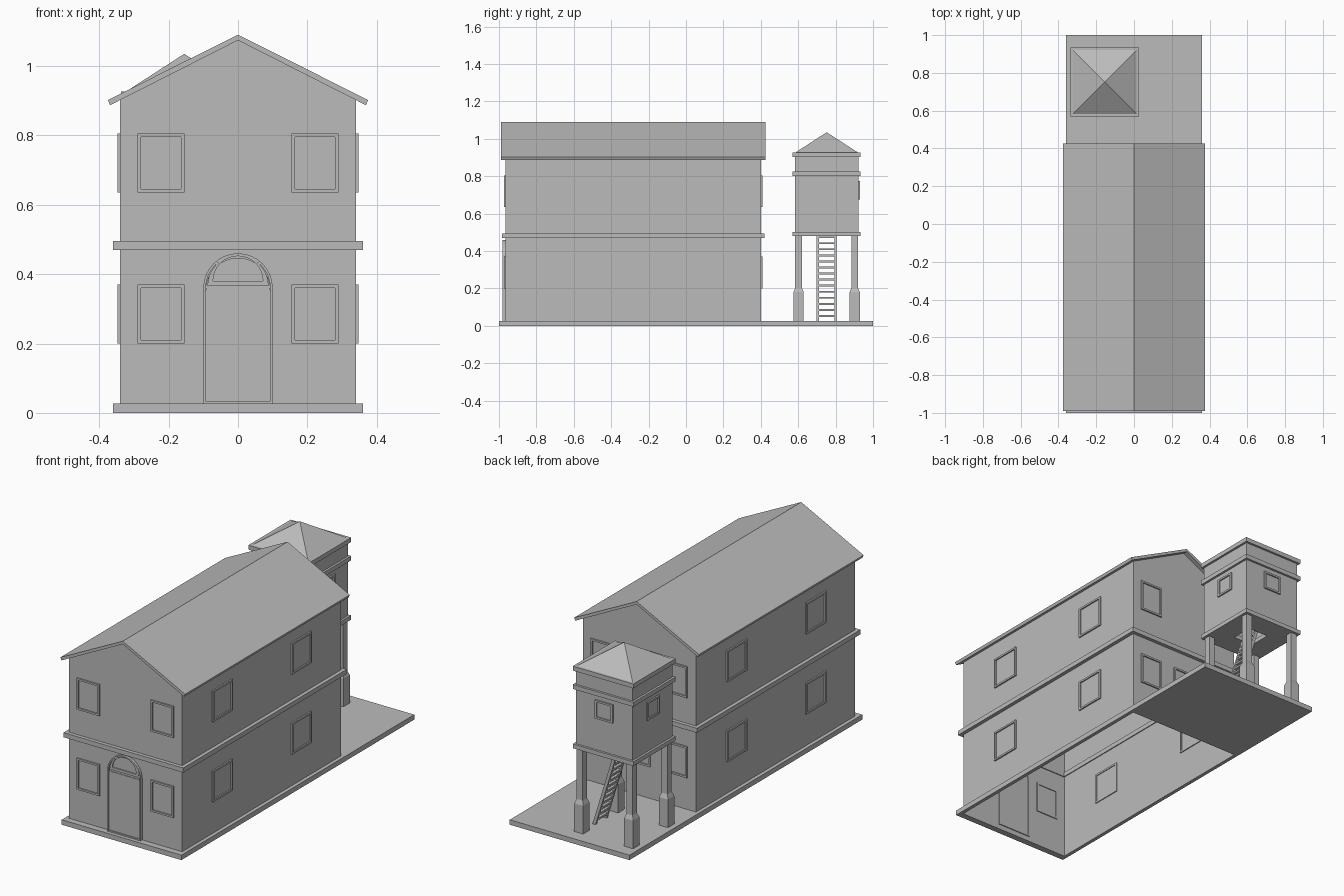
import bpy
from math import sin, cos, pi, radians
from mathutils import Matrix, Vector

cube = bpy.data.objects.get("Cube")
if cube:
    bpy.data.objects.remove(cube, do_unlink=True)

grey = bpy.data.materials.new("plain_grey")
grey.use_nodes = True
GREY = (0.5, 0.5, 0.5, 1)
grey.diffuse_color = GREY
grey.node_tree.nodes["Principled BSDF"].inputs["Base Color"].default_value = GREY


def mesh(name, verts, faces, matrix=Matrix()):
    me = bpy.data.meshes.new(name)
    me.from_pydata([matrix @ Vector(v) for v in verts], [], faces)
    me.materials.append(grey)
    ob = bpy.data.objects.new(name, me)
    bpy.context.collection.objects.link(ob)
    return ob


def loft(name, loops, matrix=Matrix(), caps=True):
    """Skin matching loops, listed from bottom to top, counter-clockwise."""
    n = len(loops[0])
    faces = [(r * n + i, r * n + (i + 1) % n, (r + 1) * n + (i + 1) % n, (r + 1) * n + i)
             for r in range(len(loops) - 1) for i in range(n)]
    if caps:
        last = (len(loops) - 1) * n
        faces += [tuple(reversed(range(n))), tuple(range(last, last + n))]
    return mesh(name, [v for loop in loops for v in loop], faces, matrix)


def at(outline, d):
    return [(u, v, d) for u, v in outline]


def rect(u, v, hu, hv):
    return [(u - hu, v - hv), (u + hu, v - hv), (u + hu, v + hv), (u - hu, v + hv)]


def plate(name, outline, d0, d1, matrix=Matrix()):
    return loft(name, [at(outline, d0), at(outline, d1)], matrix)


def ring(name, outer, inner, d0, d1, matrix=Matrix()):
    """Flat frame between two outlines with the same number of points."""
    loops = [at(inner, d0), at(outer, d0), at(outer, d1), at(inner, d1), at(inner, d0)]
    return loft(name, loops, matrix, caps=False)


def wall_matrix(x, y, angle):
    """u runs along the wall, v goes up, depth points outward."""
    return (Matrix.Translation((x, y, 0)) @ Matrix.Rotation(radians(angle), 4, "Z")
            @ Matrix.Rotation(pi / 2, 4, "X"))


def window(name, m, u, v, hu, hv, border=0.01):
    ring(name + "_frame", rect(u, v, hu, hv), rect(u, v, hu - border, hv - border), -0.005, 0.008, m)
    plate(name + "_pane", rect(u, v, hu - border, hv - border), -0.001, 0.001, m)


# House extents and wall planes
HX, Y0, Y1 = 0.34, -0.965, 0.40
YC, HY = (Y0 + Y1) / 2, (Y1 - Y0) / 2
front, back = wall_matrix(0, Y0, 0), wall_matrix(0, Y1, 180)
left, right = wall_matrix(HX, 0, 90), wall_matrix(-HX, 0, 270)

# Ground slab, open below the house
ring("ground_slab", rect(0, 0, 0.36, 1.0), rect(0, YC, HX, HY), 0, 0.027)

# Hollow walls with gable ends
gable = [(-HX, 0), (HX, 0), (HX, 0.905), (0, 1.075), (-HX, 0.905)]
mesh("house_walls", [(x, y, z) for y in (Y0, Y1) for x, z in gable],
     [(0, 1, 2, 3, 4), (9, 8, 7, 6, 5), (1, 6, 7, 2), (5, 0, 4, 9)])
ring("floor_band", rect(0, YC, 0.36, HY + 0.02), rect(0, YC, HX - 0.005, HY - 0.005), 0.47, 0.495)

# Pitched roof
roof = [(0, 1.09), (-0.375, 0.902), (-0.369, 0.887), (0, 1.074), (0.369, 0.887), (0.375, 0.902)]
plate("roof", roof, -0.425, 0.99, wall_matrix(0, 0, 0))

# House windows on two storeys
for level, v in (("lower", 0.285), ("upper", 0.72)):
    for i, u in enumerate((-0.222, 0.222)):
        window(f"front_{level}_window_{i}", front, u, v, 0.068, 0.085)
        window(f"back_{level}_window_{i}", back, u, v, 0.068, 0.085)
    for i, y in enumerate((-0.625, 0.055)):
        window(f"left_{level}_window_{i}", left, y, v, 0.085, 0.085)
        window(f"right_{level}_window_{i}", right, -y, v, 0.085, 0.085)
window("back_middle_window", back, 0, 0.285, 0.068, 0.085)


# Arched front door with fanlight
def arch(r, spring, bottom=None, steps=16):
    pts = [(r * cos(pi * i / steps), spring + r * sin(pi * i / steps)) for i in range(steps + 1)]
    return pts if bottom is None else [(-r, bottom), (r, bottom)] + pts


ring("door_frame", arch(0.1, 0.36, 0.027), arch(0.093, 0.36, 0.034), -0.005, 0.015, front)
plate("door_panel", rect(0, 0.194, 0.093, 0.16), -0.002, 0.009, front)
plate("door_arch_panel", arch(0.093, 0.354), -0.002, 0.006, front)
ring("fanlight_frame", arch(0.088, 0.366), arch(0.072, 0.38), 0, 0.012, front)

# Tower cabin: hollow box, floor with hatch, bands and pyramid roof
TX, TY, TH = -0.155, 0.752, 0.17
cabin = rect(TX, TY, TH, TH)
loft("tower_cabin", [at(cabin, 0.49), at(cabin, 0.92)], caps=False)
ring("tower_floor", rect(TX, TY, 0.182, 0.182), rect(TX, TY, 0.06, 0.06), 0.48, 0.503)
for name, z in (("tower_middle_band", 0.802), ("tower_top_band", 0.902)):
    plate(name, rect(TX, TY, 0.182, 0.182), z, z + 0.024)
mesh("tower_roof", at(rect(TX, TY, TH, TH), 0.925) + [(TX, TY, 1.035)],
     [(0, 1, 4), (1, 2, 4), (2, 3, 4), (3, 0, 4)])
for name, dx, dy, angle in (("left", TH, 0, 90), ("back", 0, TH, 180), ("right", -TH, 0, 270)):
    window(f"tower_{name}_window", wall_matrix(TX + dx, TY + dy, angle), 0, 0.725, 0.053, 0.05)

# Tower posts with wide feet
for sx in (-1, 1):
    for sy in (-1, 1):
        profile = ((0, 0.027), (0.18, 0.027), (0.203, 0.018), (0.485, 0.018))
        loft(f"tower_post_{sx}_{sy}",
             [at(rect(TX + sx * 0.15, TY + sy * 0.15, h, h), z) for z, h in profile])

# Leaning ladder up to the hatch
foot, top = Vector((-0.01, TY, 0.027)), Vector((-0.155, TY, 0.50))
for sy in (-1, 1):
    y = TY + sy * 0.047
    loft(f"ladder_rail_{sy}", [at(rect(p.x, y, 0.009, 0.006), p.z) for p in (foot, top)])
RUNGS = 14
for i in range(RUNGS):
    p = foot.lerp(top, (i + 0.8) / (RUNGS + 0.6))
    plate(f"ladder_rung_{i}", rect(p.x, TY, 0.008, 0.045), p.z - 0.005, p.z + 0.005)
